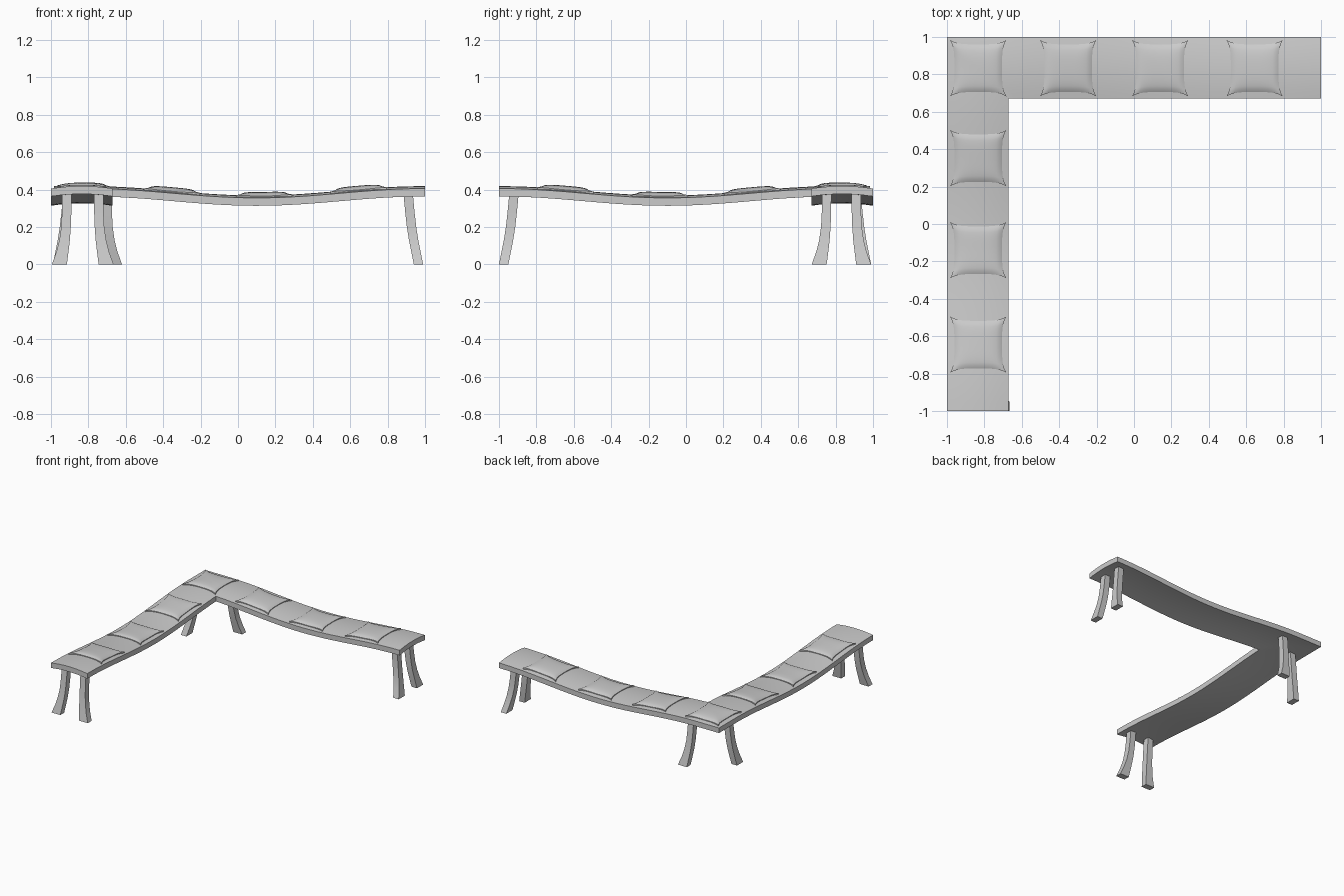
import bpy, bmesh, math

if "Cube" in bpy.data.objects:
    bpy.data.objects.remove(bpy.data.objects["Cube"])

W = 0.33        # seat width
T = 0.042       # seat thickness


def seat_z(x, y):
    """Height of the sagging, crowned L-shaped top surface."""
    dx, dy = x + 1, 1 - y
    s, v = max(dx, dy), min(dx, dy) / W
    sag = 0.025 * (1 - math.cos(2 * math.pi * (s - 0.2) / 1.8)) if s > 0.2 else 0
    return 0.406 - sag + 0.013 * 4 * v * (1 - v)


def finish(bm, name, angle=35):
    bmesh.ops.remove_doubles(bm, verts=bm.verts, dist=1e-5)
    bmesh.ops.recalc_face_normals(bm, faces=bm.faces)
    me = bpy.data.meshes.new(name)
    bm.to_mesh(me)
    bm.free()
    ob = bpy.data.objects.new(name, me)
    bpy.context.collection.objects.link(ob)
    bpy.ops.object.select_all(action='DESELECT')
    ob.select_set(True)
    bpy.context.view_layer.objects.active = ob
    bpy.ops.object.shade_smooth_by_angle(angle=math.radians(angle))
    return ob


def skin(bm, rows):
    for a, b in zip(rows, rows[1:]):
        for i in range(len(a) - 1):
            bm.faces.new((a[i], a[i + 1], b[i + 1], b[i]))


def drop_bottom(bm, z_of):
    """Close an open sheet with a lower copy and side walls."""
    ret = bmesh.ops.extrude_face_region(bm, geom=bm.faces[:], use_keep_orig=True)
    for g in ret['geom']:
        if isinstance(g, bmesh.types.BMVert):
            g.co.z = z_of(g.co)


# L-shaped seat: two mitred arms mirrored about the corner diagonal
bm = bmesh.new()
NS, NV = 40, 8
for mirrored in (False, True):
    rows = []
    for i in range(NS + 1):
        row = []
        for j in range(NV + 1):
            v = W * j / NV
            s = v + (2 - v) * i / NS
            x, y = (v - 1, 1 - s) if mirrored else (s - 1, 1 - v)
            row.append(bm.verts.new((x, y, seat_z(x, y))))
        rows.append(row)
    skin(bm, rows)
bmesh.ops.remove_doubles(bm, verts=bm.verts, dist=1e-5)
drop_bottom(bm, lambda c: c.z - T)
finish(bm, "seat")


# Cushions: pinched square pads that follow the seat
def cushion(cx, cy, name):
    bm = bmesh.new()
    n, h, rows = 16, 0.15, []
    for i in range(n + 1):
        row = []
        for j in range(n + 1):
            u, w = 2 * i / n - 1, 2 * j / n - 1
            x = cx + h * u * (1 - 0.15 * (1 - w ** 4))
            y = cy + h * w * (1 - 0.15 * (1 - u ** 4))
            puff = ((1 - u ** 4) * (1 - w ** 4)) ** 0.6
            lift = 0.005 + 0.014 * puff + 0.006 * (u * w) ** 2
            row.append(bm.verts.new((x, y, seat_z(x, y) + lift)))
        rows.append(row)
    skin(bm, rows)
    drop_bottom(bm, lambda c: seat_z(c.x, c.y) - 0.006)
    finish(bm, name, 50)


MID = 0.167
cushion(MID - 1, 1 - MID, "corner_cushion")
for k, s in enumerate((0.648, 1.14, 1.645), 1):
    cushion(s - 1, 1 - MID, f"back_cushion_{k}")
    cushion(MID - 1, 1 - s, f"side_cushion_{k}")


# Legs: square at the top, flared across and splayed along
# height, inner edge, outer edge, splay
PROFILE = [(0.376, -0.025, 0.025, 0.0), (0.28, -0.024, 0.026, 0.009),
           (0.20, -0.021, 0.030, 0.018), (0.13, -0.016, 0.040, 0.029),
           (0.07, -0.009, 0.055, 0.041), (0.0, 0.0, 0.08, 0.055)]


def leg(name, cx, cy, flare_axis, flare, splay):
    bm = bmesh.new()
    rings = []
    for z, a, b, l in PROFILE:
        ring = []
        for t, o in ((a, -0.025), (b, -0.025), (b, 0.025), (a, 0.025)):
            t, o = flare * t, splay * (l + o)
            dx, dy = (t, o) if flare_axis == 'x' else (o, t)
            ring.append(bm.verts.new((cx + dx, cy + dy, z)))
        rings.append(ring)
    skin(bm, [r + r[:1] for r in rings])
    bm.faces.new(rings[0])
    bm.faces.new(rings[-1])
    finish(bm, name)


leg("right_end_leg_inner", 0.91, 0.752, 'y', -1, 1)
leg("right_end_leg_outer", 0.91, 0.91, 'y', 1, 1)
leg("front_end_leg_outer", -0.915, -0.92, 'x', -1, -1)
leg("front_end_leg_inner", -0.745, -0.92, 'x', 1, -1)
leg("corner_leg_back", -0.70, 0.91, 'x', 1, 1)
leg("corner_leg_side", -0.91, 0.752, 'y', -1, -1)
